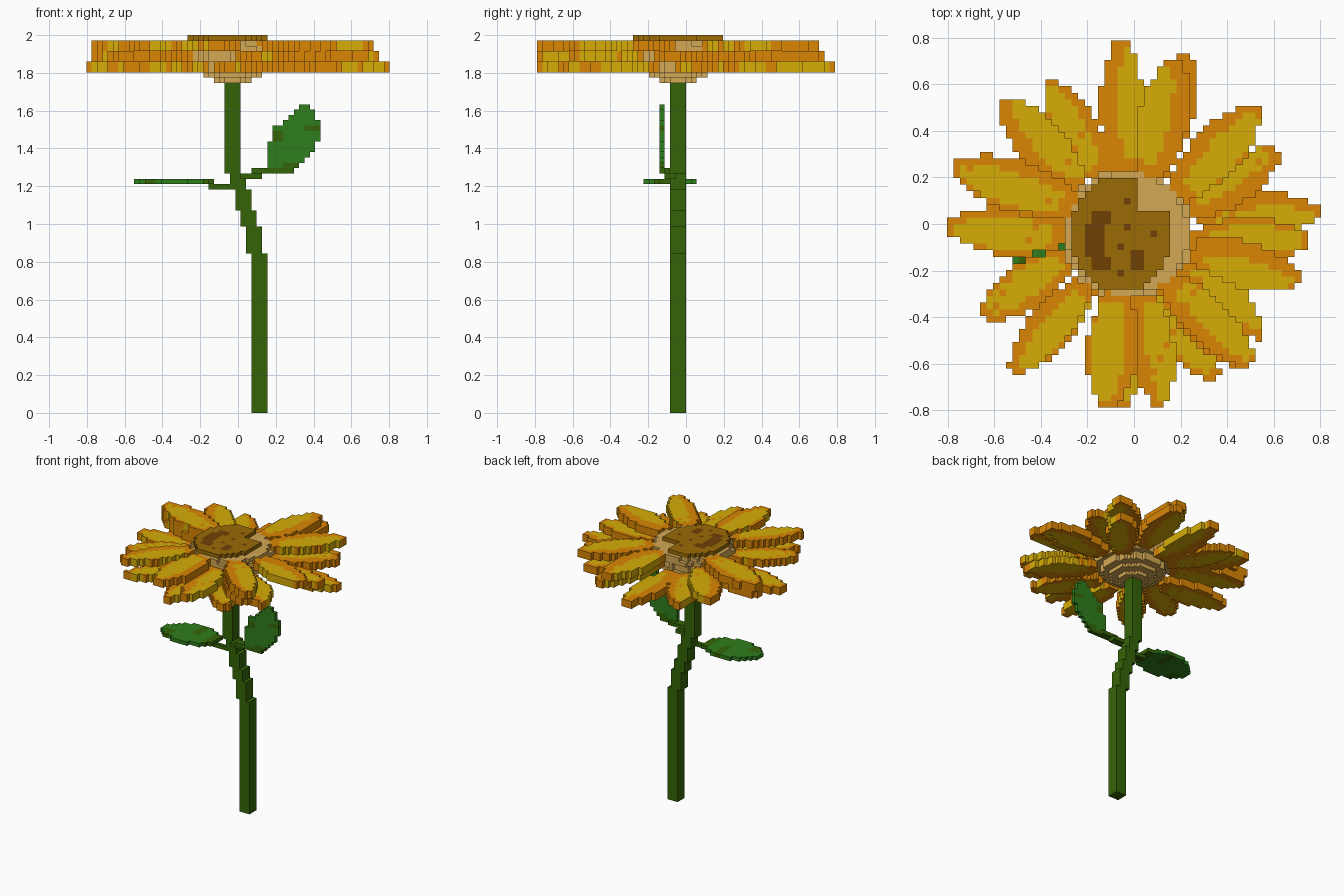
import bpy, bmesh, math

cube = bpy.data.objects.get("Cube")
if cube:
    bpy.data.objects.remove(cube, do_unlink=True)

V = 2 / 71  # size of one block


def material(name, rgb):
    lin = [((c / 255 + 0.055) / 1.055) ** 2.4 for c in rgb] + [1]
    m = bpy.data.materials.new(name)
    m.diffuse_color = lin
    m.use_nodes = True
    m.node_tree.nodes["Principled BSDF"].inputs["Base Color"].default_value = lin
    return m


MATS = {n: material(n, c) for n, c in {
    "petal yellow": (214, 172, 6), "petal orange": (218, 134, 4),
    "seed brown": (155, 107, 6), "seed dark brown": (112, 64, 4),
    "head tan": (211, 169, 84), "stem green": (52, 100, 6),
    "leaf green": (47, 126, 28)}.items()}

FACES = {(1, 0, 0): ((1, 0, 0), (1, 1, 0), (1, 1, 1), (1, 0, 1)),
         (-1, 0, 0): ((0, 0, 0), (0, 0, 1), (0, 1, 1), (0, 1, 0)),
         (0, 1, 0): ((0, 1, 0), (0, 1, 1), (1, 1, 1), (1, 1, 0)),
         (0, -1, 0): ((0, 0, 0), (1, 0, 0), (1, 0, 1), (0, 0, 1)),
         (0, 0, 1): ((0, 0, 1), (1, 0, 1), (1, 1, 1), (0, 1, 1)),
         (0, 0, -1): ((0, 0, 0), (0, 1, 0), (1, 1, 0), (1, 0, 0))}


def blocks(name, cells):
    """Mesh the outer skin of a {(i, j, k): material name} set of blocks."""
    bm, verts = bmesh.new(), {}
    names = sorted(set(cells.values()))

    def corner(p):
        if p not in verts:
            verts[p] = bm.verts.new(((p[0] - 0.5) * V, p[1] * V, p[2] * V))
        return verts[p]

    for (i, j, k), mat in cells.items():
        for (a, b, c), quad in FACES.items():
            if (i + a, j + b, k + c) not in cells:
                f = bm.faces.new([corner((i + x, j + y, k + z)) for x, y, z in quad])
                f.material_index = names.index(mat)
    me = bpy.data.meshes.new(name)
    bm.to_mesh(me)
    bm.free()
    for n in names:
        me.materials.append(MATS[n])
    bpy.context.collection.objects.link(bpy.data.objects.new(name, me))


def box(x0, x1, y0, y1, z0, z1, mat):
    return {(i, j, k): mat for i in range(x0, x1) for j in range(y0, y1)
            for k in range(z0, z1)}


def blade(base, tip, half, z0, z1, colour):
    """Pointed blade from base to tip, coloured by colour(along, across)."""
    bx, by = base
    dx, dy = tip[0] - bx, tip[1] - by
    length = math.hypot(dx, dy)
    dx, dy = dx / length, dy / length
    cells = {}
    for i in range(-28, 29):
        for j in range(-28, 28):
            px, py = i - bx, j + 0.5 - by
            t = (px * dx + py * dy) / length
            if not 0 <= t <= 1:
                continue
            w = half * math.sin(math.pi * (0.13 + 0.82 * t ** 1.15)) ** 0.8
            s = (py * dx - px * dy) / half
            if abs(s) * half <= max(w, 0.6):
                for k in range(z0, z1):
                    cells[i, j, k] = colour(t, s)
    return cells


def disc(cx, cy, rx, ry, z0, z1, mat):
    return {(i, j, k): mat for i in range(-14, 14) for j in range(-14, 14)
            for k in range(z0, z1)
            if ((i - cx) / rx) ** 2 + ((j + 0.5 - cy) / ry) ** 2 <= 1}


# Stem, stepping sideways as it rises
stem = {}
for x, z0, z1 in ((3, 0, 30), (2, 30, 35), (1, 35, 38), (0, 38, 42),
                  (-1, 42, 45), (-2, 45, 62)):
    stem.update(box(x, x + 3, -3, 0, z0, z1, "stem green"))
blocks("stem", stem)

# Leaf stalks
blocks("flat_leaf_stalk", box(-5, -1, -3, -2, 42, 43, "stem green"))
stalk = box(1, 5, -4, -2, 44, 45, "stem green")
stalk.update(box(3, 8, -5, -3, 45, 46, "stem green"))
blocks("upright_leaf_stalk", stalk)

# Level leaf
blocks("flat_leaf", blade(
    (-4.4, -2.6), (-19.6, -3.4), 5, 43, 44,
    lambda t, s: "stem green" if t < 0.15 or (s < 0.1 and 0.35 < t < 0.45)
    or (s > 0.1 and 0.75 < t < 0.9) else "leaf green"))

# Upright leaf, one row of blocks per height
rows = ((5, 11), (6, 12), (6, 13), (6, 14), (6, 15), (6, 15), (7, 16), (7, 16),
        (7, 16), (9, 16), (10, 15), (11, 15), (12, 14))
leaf = {}
for n, (a, b) in enumerate(rows):
    leaf.update(box(a, b, -5, -4, 45 + n, 46 + n, "leaf green"))
    if n in (0, 1, 8):
        leaf.update(box(b - 3, b, -5, -4, 45 + n, 46 + n, "stem green"))
    if n in (0, 6, 7):
        leaf.update(box(a, a + 2, -5, -4, 45 + n, 46 + n, "stem green"))
blocks("upright_leaf", leaf)

# Flower head: stepped underside, core and rim
head = {}
for r, z0, z1 in ((3.6, 62, 63), (5.6, 63, 64), (7.6, 64, 66), (9, 66, 68),
                  (9.9, 68, 69), (9.4, 69, 70)):
    head.update(disc(-1, -1.5, r, r, z0, z1, "head tan"))
blocks("flower_head", head)

# Seed disc with a bite at the back, a dark crescent, a dark patch and specks
seeds = {c: m for c, m in disc(-2, -1.5, 7.8, 8.7, 70, 71, "seed brown").items()
         if not (c[0] >= 1 and c[1] >= 2)}
SPECKS = ((-1, 3), (-1, -1), (3, -2), (-2, -4), (-2, -8))
for i, j, k in seeds:
    crescent = i <= -4 and 4.2 < math.hypot(i + 0.5, j + 2.8) < 7 and abs(j + 2.8) < 4.8
    patch = i in (0, 1) and -7 <= j <= -5
    if crescent or patch or (i, j) in SPECKS:
        seeds[i, j, k] = "seed dark brown"
blocks("seed_disc", seeds)


# Petals in three overlapping tiers
def petal(name, z, base, tip, half, lean):
    """One petal; its yellow centre leans left (+) or right (-) of its axis."""
    def colour(t, s):
        inside = (0.12 < t < 0.93 and
                  abs(s - 0.45 * lean) < 0.64 * math.sin(math.pi * t) ** 0.5)
        return "petal yellow" if inside else "petal orange"

    cells = blade(base, tip, half, z, z + 2, colour)
    for i, j, k in cells:  # scattered orange specks
        if (i * 7 + j * 11) % 29 == 0:
            cells[i, j, k] = "petal orange"
    blocks(name, cells)


# Each petal: base, tip, half width, lean of the yellow
TIERS = {
    "lower": (64, (
        ((-1.7, 8), (-2, 28), 3.4, -1), ((10, 0.5), (28.5, 2), 3.5, -0.6),
        ((7, -6), (19.5, -17), 3.5, 0.8), ((2.5, -10), (12.5, -23.5), 3.4, 0),
        ((-10, -1.5), (-28.5, -0.5), 3.7, 0.3), ((-5, 7), (-13.2, 22), 3.5, 0.3),
        ((-2, -10), (-1.5, -28), 3, 0.5), ((-7, -9.5), (-17.5, -22), 3.2, 0.5),
        ((7, 4), (18, 17), 3.6, -0.5))),
    "middle": (66, (
        ((8, 2), (22, 11), 3.6, 0.8), ((9, -2.5), (26.5, -2.5), 3.5, 0),
        ((1.5, -10), (4, -28), 3.4, 0.8), ((-9.5, -5), (-23, -14), 3.5, -0.3),
        ((-8, 4.5), (-20, 19), 3.7, -0.8), ((-9, 2.5), (-27.5, 8.5), 3.6, 0.4),
        ((3, 7), (8, 26), 3.6, 0.8), ((4.5, -8.5), (17, -21.5), 3.4, 0.6))),
    "upper": (68, (
        ((2.5, 7), (6.5, 25), 4, 0.9), ((6.5, 4.5), (18.8, 17.8), 3.9, -0.6),
        ((9, -4), (25.5, -8.5), 3.5, -0.9), ((5, -8.5), (18, -21.5), 3.5, 0.6),
        ((-2.5, -10), (-4, -28), 4, -0.4), ((-7.5, -9), (-18.5, -22.5), 3.4, 0.6),
        ((-9, 3), (-27.5, 9), 3.9, 0.4)))}
for tier, (z, petals) in TIERS.items():
    for n, spec in enumerate(petals, 1):
        petal(f"{tier}_petal_{n}", z, *spec)
